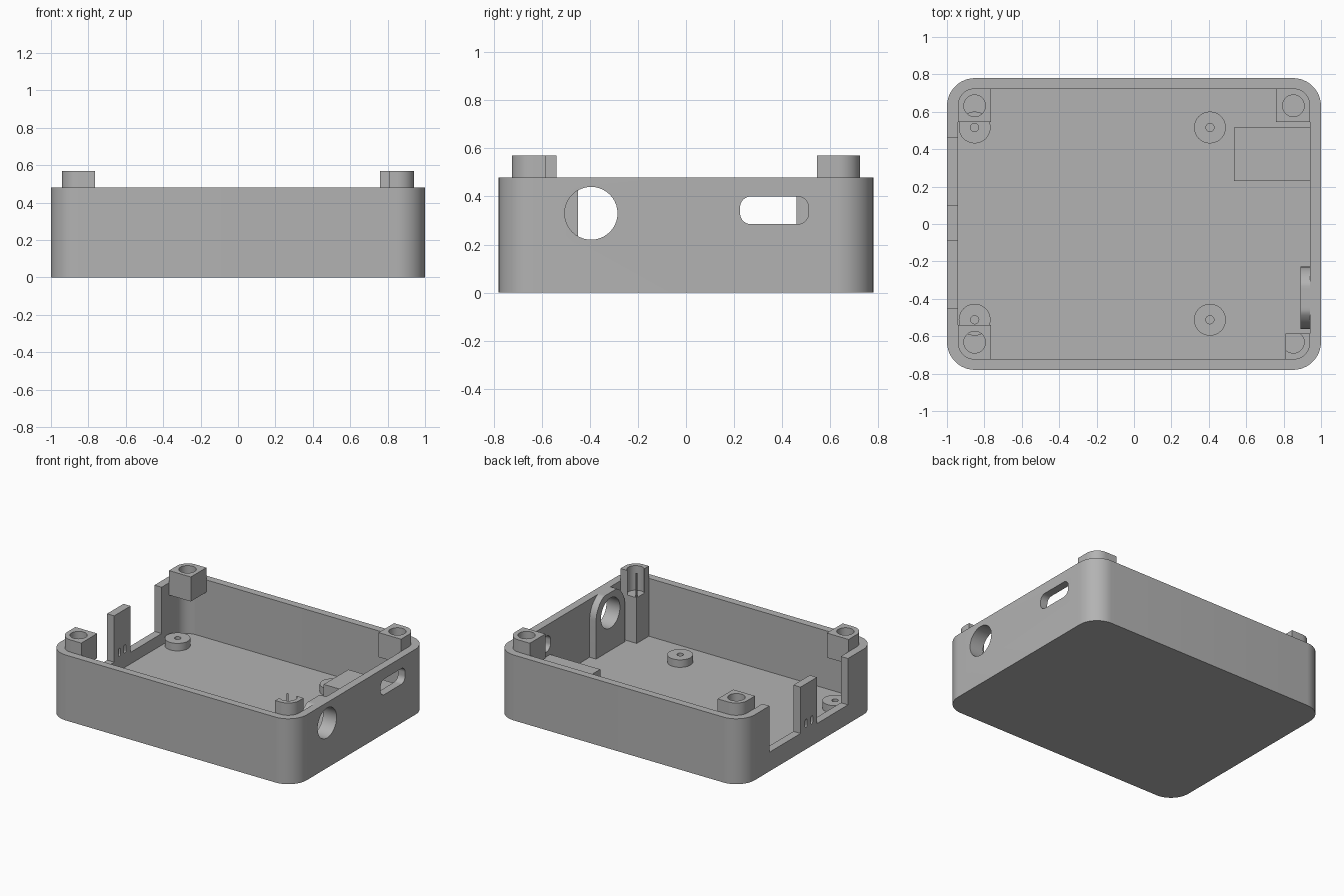
import bpy, bmesh, math
from mathutils import Vector

if "Cube" in bpy.data.objects:
    bpy.data.objects.remove(bpy.data.objects["Cube"])

grey = bpy.data.materials.new("plain_grey")
grey.diffuse_color = (0.45, 0.45, 0.45, 1)
grey.use_nodes = True
grey.node_tree.nodes["Principled BSDF"].inputs["Base Color"].default_value = grey.diffuse_color


def rounded_rect(x0, x1, y0, y1, radii, seg=12):
    """Outline, counter-clockwise; radii order: -x-y, +x-y, +x+y, -x+y."""
    pts = []
    corners = [(x0, y0, 1, 1), (x1, y0, -1, 1), (x1, y1, -1, -1), (x0, y1, 1, -1)]
    for i, (cx, cy, sx, sy) in enumerate(corners):
        r = radii[i]
        if r == 0:
            pts.append((cx, cy))
            continue
        for k in range(seg + 1):
            a = math.pi + i * math.pi / 2 + k * math.pi / 2 / seg
            pts.append((cx + sx * r + r * math.cos(a), cy + sy * r + r * math.sin(a)))
    return pts


def circle(cx, cy, r, n=40):
    return [(cx + r * math.cos(2 * math.pi * k / n), cy + r * math.sin(2 * math.pi * k / n))
            for k in range(n)]


def prism(name, pts, lo, hi, axis="z"):
    """Extrude an outline along z (x, y points) or along x (y, z points)."""
    bm = bmesh.new()
    place = (lambda p, h: (p[0], p[1], h)) if axis == "z" else (lambda p, h: (h, p[0], p[1]))
    face = bm.faces.new([bm.verts.new(place(p, lo)) for p in pts])
    new = bmesh.ops.extrude_face_region(bm, geom=[face])["geom"]
    step = Vector((0, 0, hi - lo)) if axis == "z" else Vector((hi - lo, 0, 0))
    bmesh.ops.translate(bm, vec=step, verts=[g for g in new if isinstance(g, bmesh.types.BMVert)])
    bmesh.ops.recalc_face_normals(bm, faces=bm.faces)
    mesh = bpy.data.meshes.new(name)
    bm.to_mesh(mesh)
    bm.free()
    mesh.materials.append(grey)
    obj = bpy.data.objects.new(name, mesh)
    bpy.context.collection.objects.link(obj)
    return obj


def activate(obj):
    bpy.ops.object.select_all(action="DESELECT")
    obj.select_set(True)
    bpy.context.view_layer.objects.active = obj


def cut(obj, *cutters):
    for c in cutters:
        activate(obj)
        mod = obj.modifiers.new("cut", "BOOLEAN")
        mod.operation, mod.solver, mod.object = "DIFFERENCE", "EXACT", c
        bpy.ops.object.modifier_apply(modifier=mod.name)
        bpy.data.objects.remove(c)


def smooth(obj):
    activate(obj)
    bpy.ops.object.shade_smooth_by_angle(angle=math.radians(30))


FLOOR, TOP, POST_TOP, POST_LOW = 0.055, 0.48, 0.57, 0.39
IX, IY, IR = 0.942, 0.725, 0.09          # cavity half sizes and corner radius
SQUARE = (0, 0, 0, 0)

# Tray: rounded shell with a cavity
tray = prism("tray", rounded_rect(-1, 1, -0.78, 0.78, [0.15] * 4), 0, TOP)
cut(tray, prism("cavity", rounded_rect(-IX, IX, -IY, IY, [IR] * 4), FLOOR, 1))

# Left wall: two open notches leaving a middle tab with two slits
for y0, y1 in ((0.10, 0.46), (-0.45, -0.09)):
    cut(tray, prism("notch", rounded_rect(y0, y1, 0.14, 0.7, SQUARE), -1.1, -0.9, "x"))
for y in (-0.03, 0.035):
    cut(tray, prism("slit", rounded_rect(y - 0.012, y + 0.012, 0.16, 0.22, [0.011] * 4, 4),
                    -1.1, -0.9, "x"))

# Right wall: round port and rounded slot
PORT_Y, PORT_Z, PORT_R = -0.395, 0.33, 0.11
cut(tray,
    prism("port", circle(PORT_Y, PORT_Z, PORT_R), 0.9, 1.1, "x"),
    prism("slot", rounded_rect(0.225, 0.51, 0.285, 0.40, [0.045] * 4), 0.9, 1.1, "x"))
smooth(tray)

# Arched plate behind the round port, flat on top at the rim
arch = [(PORT_Y - 0.167, FLOOR), (PORT_Y + 0.167, FLOOR)]
for k in range(33):
    a = math.pi * k / 32
    arch.append((PORT_Y + 0.167 * math.cos(a), min(TOP, PORT_Z + 0.167 * math.sin(a))))
plate = prism("port_plate", arch, 0.89, IX, "x")
cut(plate, prism("port", circle(PORT_Y, PORT_Z, PORT_R), 0.8, 1.1, "x"))
smooth(plate)

# Support block under the slot
prism("slot_support", rounded_rect(0.535, IX, 0.23, 0.515, SQUARE), FLOOR, 0.25)

# Corner screw posts, rounded only where they meet the tray corner
posts = [
    ("back_left_post", (-IX, -0.765, 0.545, IY), (0, 0, 0, IR), POST_LOW),
    ("back_right_post", (0.76, IX, 0.545, IY), (0, 0, IR, 0), POST_LOW),
    ("front_left_post", (-IX, -0.765, -IY, -0.54), (IR, 0, 0, 0), POST_LOW),
    ("front_right_post", (0.81, IX, -IY, -0.585), (0, IR, 0, 0), FLOOR),
]
for name, box, radii, low in posts:
    post = prism(name, rounded_rect(*box, radii), low, POST_TOP)
    hx = math.copysign(0.852, box[0])
    hy = math.copysign(0.632, box[2])
    bottom = POST_LOW if low == FLOOR else low - 0.1
    cut(post, prism("screw_hole", circle(hx, hy, 0.058), bottom, 0.7))
    smooth(post)

# Floor standoffs with small pilot holes
for x in (-0.852, 0.406):
    for y in (-0.512, 0.516):
        standoff = prism("standoff", circle(x, y, 0.085), FLOOR, 0.11)
        cut(standoff, prism("pilot_hole", circle(x, y, 0.022, 20), 0.07, 0.2))
        smooth(standoff)
